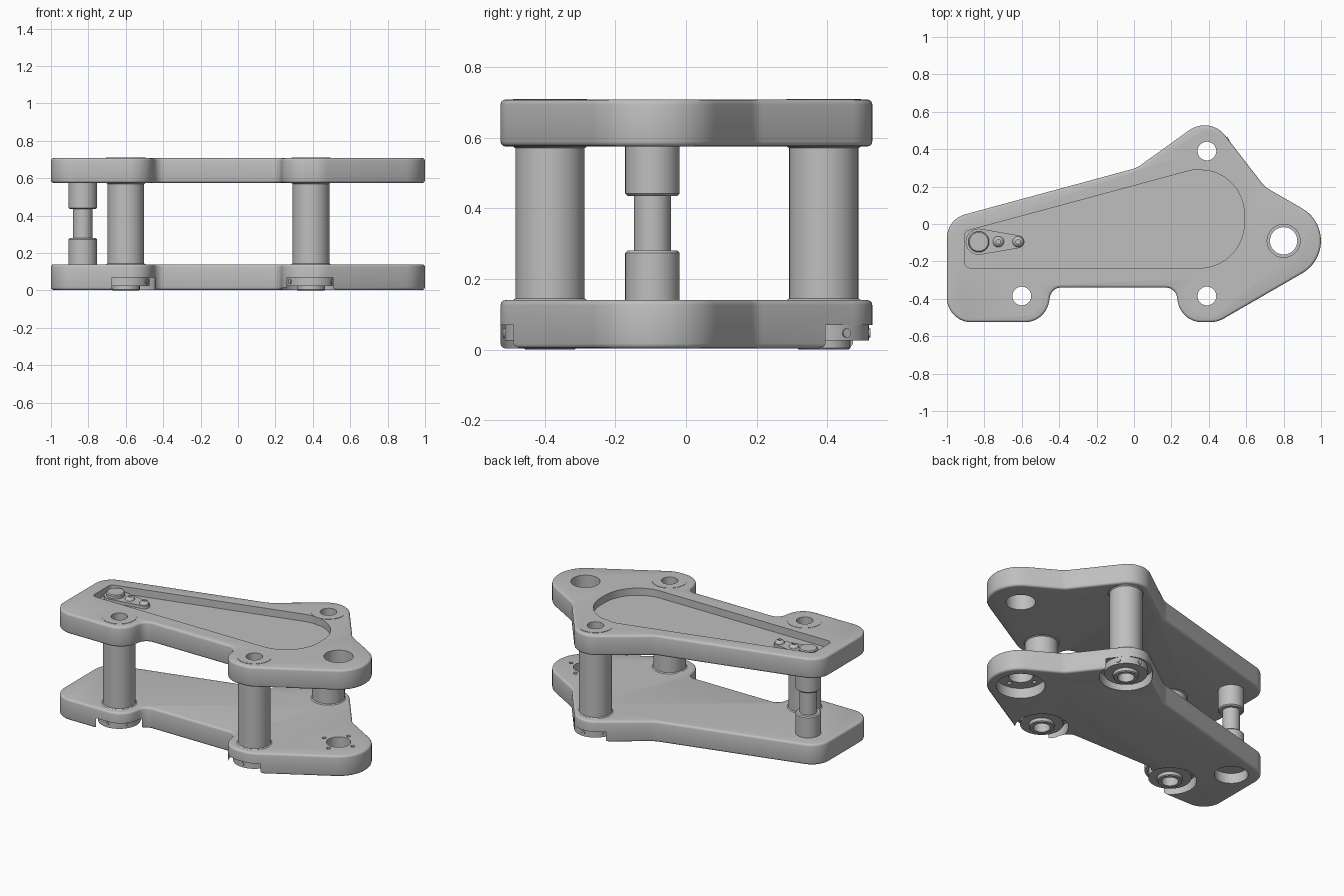
import bpy, bmesh, math
from mathutils import Vector, Matrix

if "Cube" in bpy.data.objects:
    bpy.data.objects.remove(bpy.data.objects["Cube"], do_unlink=True)

grey = bpy.data.materials.new("machined grey")
grey.use_nodes = True
grey.diffuse_color = (0.52, 0.52, 0.52, 1)
grey.node_tree.nodes["Principled BSDF"].inputs["Base Color"].default_value = grey.diffuse_color


def finish(name, bm):
    bmesh.ops.recalc_face_normals(bm, faces=bm.faces[:])
    mesh = bpy.data.meshes.new(name)
    bm.to_mesh(mesh)
    bm.free()
    mesh.materials.append(grey)
    obj = bpy.data.objects.new(name, mesh)
    bpy.context.collection.objects.link(obj)
    return obj


def activate(obj):
    bpy.ops.object.select_all(action='DESELECT')
    obj.select_set(True)
    bpy.context.view_layer.objects.active = obj


def smooth(obj):
    activate(obj)
    bpy.ops.object.shade_smooth_by_angle(angle=math.radians(35))


def fillet(corners):
    """Round every (x, y, radius) corner of a polygon."""
    points = []
    for i, (x, y, r) in enumerate(corners):
        p = Vector((x, y))
        a = (Vector(corners[i - 1][:2]) - p).normalized()
        b = (Vector(corners[(i + 1) % len(corners)][:2]) - p).normalized()
        half = a.angle(b) / 2
        centre = p + (a + b).normalized() * r / math.sin(half)
        start = p + a * r / math.tan(half) - centre
        end = p + b * r / math.tan(half) - centre
        sweep = math.atan2(start.x * end.y - start.y * end.x, start.dot(end))
        steps = max(4, round(abs(sweep) / math.radians(6)))
        for k in range(steps + 1):
            points.append(centre + Matrix.Rotation(sweep * k / steps, 2) @ start)
    return points


def prism(name, points, z0, z1):
    bm = bmesh.new()
    base = bm.faces.new([bm.verts.new((p[0], p[1], z0)) for p in points])
    top = bmesh.ops.extrude_face_region(bm, geom=[base])["geom"]
    verts = [v for v in top if isinstance(v, bmesh.types.BMVert)]
    bmesh.ops.translate(bm, verts=verts, vec=(0, 0, z1 - z0))
    return finish(name, bm)


def circle(x, y, r, n=48):
    return [(x + r * math.cos(math.tau * k / n), y + r * math.sin(math.tau * k / n))
            for k in range(n)]


def lathe(name, profile, x, y, closed=False):
    """Turn an (r, z) profile about a vertical axis at x, y."""
    bm = bmesh.new()
    verts = [bm.verts.new((r, 0, z)) for r, z in profile]
    pairs = list(zip(verts, verts[1:])) + ([(verts[-1], verts[0])] if closed else [])
    edges = [bm.edges.new(p) for p in pairs]
    bmesh.ops.spin(bm, geom=verts + edges, axis=(0, 0, 1), cent=(0, 0, 0),
                   angle=math.tau, steps=48)
    bmesh.ops.remove_doubles(bm, verts=bm.verts[:], dist=0.0001)
    bmesh.ops.translate(bm, verts=bm.verts[:], vec=(x, y, 0))
    obj = finish(name, bm)
    smooth(obj)
    return obj


def cut(obj, points, z0, z1):
    cutter = prism("cutter", points, z0, z1)
    cutter.hide_render = True
    activate(obj)
    mod = obj.modifiers.new("cut", 'BOOLEAN')
    mod.operation, mod.solver, mod.object = 'DIFFERENCE', 'EXACT', cutter
    bpy.ops.object.modifier_apply(modifier=mod.name)
    bpy.data.objects.remove(cutter, do_unlink=True)


def bevel(obj, width):
    activate(obj)
    mod = obj.modifiers.new("soft edge", 'BEVEL')
    mod.width, mod.segments, mod.limit_method = width, 3, 'ANGLE'
    mod.angle_limit = math.radians(40)
    bpy.ops.object.modifier_apply(modifier=mod.name)


OUTLINE = fillet([
    (-1, -0.525, 0.13), (-0.475, -0.525, 0.13), (-0.44, -0.34, 0.06),
    (0.22, -0.34, 0.06), (0.255, -0.525, 0.13), (0.446, -0.525, 0.14),
    (1.2, -0.09, 0.2), (0.70, 0.198, 0.12), (0.405, 0.58, 0.14),
    (0.015, 0.30, 0.12), (-1, 0.025, 0.13)])
POCKET = fillet([
    (-0.905, -0.235, 0.03), (0.59, -0.235, 0.24), (0.59, 0.364, 0.24),
    (-0.905, -0.04, 0.025)])
POSTS = {"back": (0.39, 0.39), "front_left": (0.39, -0.385), "front_right": (-0.6, -0.385)}
EYE = (0.8, -0.09)
PIN = (-0.83, -0.095)

# Plates share one outline
lower = prism("lower_plate", OUTLINE, 0.003, 0.14)
upper = prism("upper_plate", OUTLINE, 0.575, 0.708)
for plate in (lower, upper):
    bevel(plate, 0.014)
    for x, y in POSTS.values():
        cut(plate, circle(x, y, 0.105), -0.1, 1)

# Upper plate: pocket and eye
cut(upper, POCKET, 0.66, 1)
cut(upper, circle(*EYE, 0.088), 0.5, 1)

# Lower plate: underside recesses, eye and its bolt holes
for x, y in POSTS.values():
    cut(lower, circle(x, y, 0.158), -0.1, 0.07)
cut(lower, circle(*EYE, 0.145), -0.1, 0.07)
cut(lower, circle(*EYE, 0.073), -0.1, 0.3)
cut(lower, circle(*PIN, 0.1), -0.1, 0.07)
for x, y in circle(*EYE, 0.105, 4):
    cut(lower, circle(x, y, 0.013, 12), -0.1, 0.3)
smooth(lower)
smooth(upper)

# Hollow posts with a clamping flange under the lower plate
POST = [(0.05, 0), (0.07, 0), (0.075, 0.005), (0.075, 0.025), (0.128, 0.025),
        (0.128, 0.07), (0.105, 0.07), (0.105, 0.14), (0.098, 0.145), (0.098, 0.57),
        (0.105, 0.575), (0.105, 0.71), (0.05, 0.71)]
for side, (x, y) in POSTS.items():
    lathe(side + "_post", POST, x, y, closed=True)
    # Grub screws around the flange
    bm = bmesh.new()
    for k in range(6):
        turn = Matrix.Rotation(math.tau * (k + 0.5) / 6, 4, 'Z')
        place = Matrix.Translation((x, y, 0.047)) @ turn @ Matrix.Translation((0.126, 0, 0))
        bmesh.ops.create_cone(bm, cap_ends=True, segments=12, radius1=0.013, radius2=0.013,
                              depth=0.014, matrix=place @ Matrix.Rotation(math.pi / 2, 4, 'Y'))
    finish(side + "_grub_screws", bm)

# Stepped pin between the plates
lathe("stepped_pin", [(0, 0.08), (0.077, 0.08), (0.077, 0.273), (0.07, 0.28), (0.052, 0.28),
                      (0.052, 0.435), (0.07, 0.435), (0.077, 0.442), (0.077, 0.65),
                      (0, 0.65)], *PIN)

# Tapered retainer in the pocket, with pin head and screws
big, small, tip = 0.07, 0.034, 0.21
lean = math.acos((big - small) / tip)
taper = []
for cx, r, a0, a1 in ((PIN[0], big, lean, math.tau - lean), (PIN[0] + tip, small, -lean, lean)):
    for k in range(21):
        a = a0 + (a1 - a0) * k / 20
        taper.append((cx + r * math.cos(a), PIN[1] + r * math.sin(a)))
smooth(prism("retainer", taper, 0.655, 0.68))
lathe("pin_head", [(0, 0.67), (0.056, 0.67), (0.056, 0.698), (0.05, 0.704), (0, 0.704)], *PIN)
for label, dx in (("inner", 0.105), ("outer", tip)):
    lathe(label + "_screw", [(0.0, 0.67), (0.03, 0.67), (0.029, 0.685), (0.02, 0.697),
                             (0.012, 0.7), (0.012, 0.69), (0, 0.69)], PIN[0] + dx, PIN[1])
bpy.ops.object.select_all(action='DESELECT')
